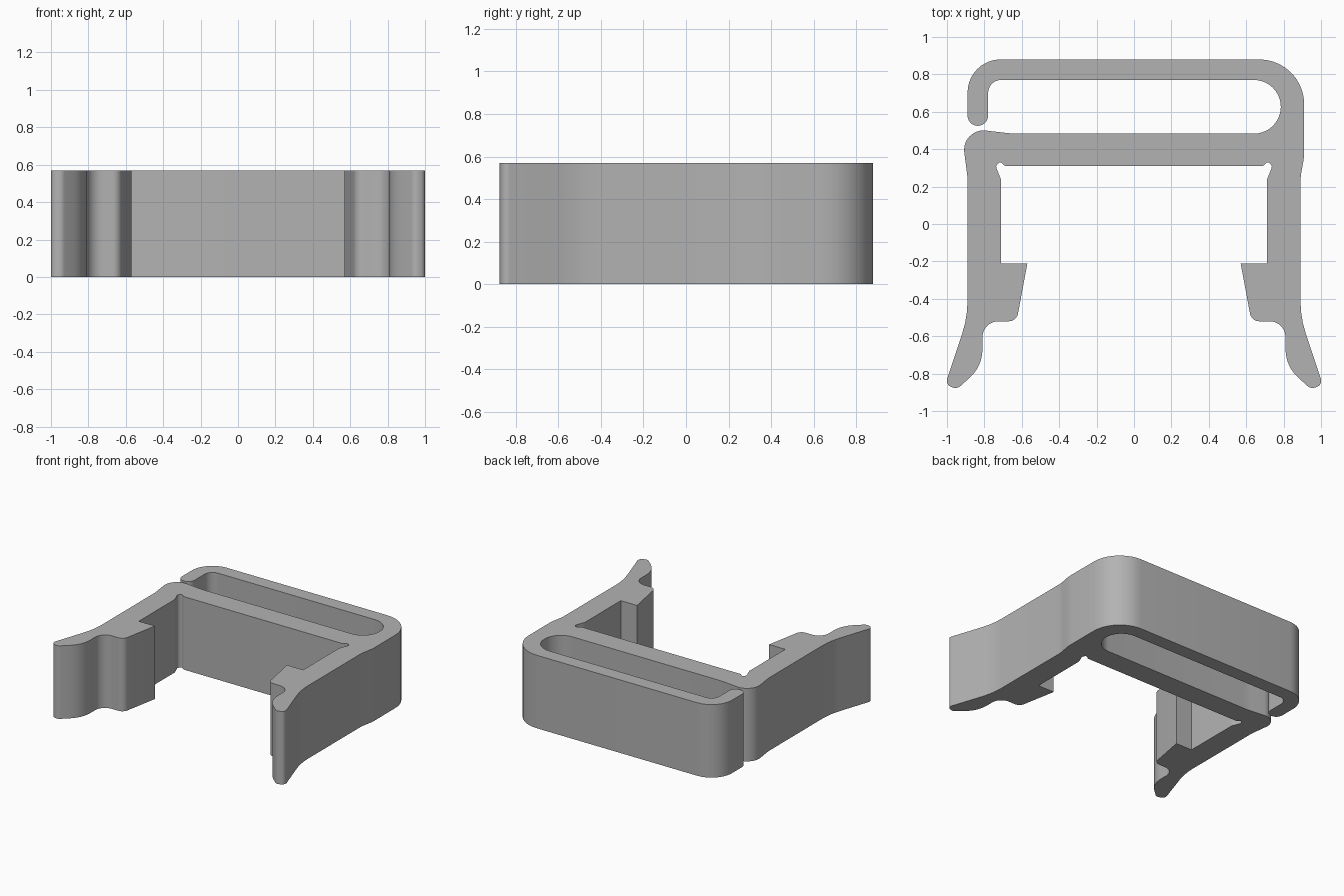
import bpy
import bmesh
import math
from mathutils import Vector

HEIGHT = 0.57

default_cube = bpy.data.objects.get("Cube")
if default_cube:
    bpy.data.objects.remove(default_cube, do_unlink=True)


def flat_material(name, colour):
    material = bpy.data.materials.new(name)
    material.use_nodes = True
    material.diffuse_color = colour
    shader = material.node_tree.nodes["Principled BSDF"]
    shader.inputs["Base Color"].default_value = colour
    return material


def fillet(previous, corner, following, radius):
    """Return the points of a rounded corner."""
    point = Vector(corner)
    to_previous = Vector(previous) - point
    to_following = Vector(following) - point
    if radius == 0:
        return [point]
    half_angle = to_previous.angle(to_following) / 2
    longest = min(to_previous.length, to_following.length) / 2
    tangent = min(radius / math.tan(half_angle), longest)
    radius = tangent * math.tan(half_angle)
    start = point + to_previous.normalized() * tangent
    end = point + to_following.normalized() * tangent
    bisector = (to_previous.normalized() + to_following.normalized()).normalized()
    centre = point + bisector * (radius / math.sin(half_angle))
    sweep = math.pi - 2 * half_angle
    steps = max(3, math.ceil(sweep / math.radians(9)))
    first, last = start - centre, end - centre
    return [
        centre + (first * math.sin(sweep * (1 - i / steps))
                  + last * math.sin(sweep * i / steps)) / math.sin(sweep)
        for i in range(steps + 1)
    ]


def rounded_outline(corners):
    """Round every (x, y, radius) corner of a closed outline."""
    points = []
    for i, (x, y, radius) in enumerate(corners):
        previous = corners[i - 1][:2]
        following = corners[(i + 1) % len(corners)][:2]
        for point in fillet(previous, (x, y), following, radius):
            if not points or (point - points[-1]).length > 0.0005:
                points.append(point)
    return points


def extrude_outline(name, points, height, material):
    mesh = bpy.data.meshes.new(name)
    bm = bmesh.new()
    base = bm.faces.new([bm.verts.new((p.x, p.y, 0)) for p in points])
    extruded = bmesh.ops.extrude_face_region(bm, geom=[base], use_keep_orig=True)
    top = [v for v in extruded["geom"] if isinstance(v, bmesh.types.BMVert)]
    bmesh.ops.translate(bm, verts=top, vec=(0, 0, height))
    bmesh.ops.recalc_face_normals(bm, faces=bm.faces)
    bm.to_mesh(mesh)
    bm.free()
    mesh.materials.append(material)
    part = bpy.data.objects.new(name, mesh)
    bpy.context.collection.objects.link(part)
    return part


# Snap arm: relief notch, latch tooth, flared tip, outer wall
arm = [
    (0.69, 0.31, 0.02), (0.715, 0.335, 0.015), (0.74, 0.31, 0.02),
    (0.71, 0.235, 0.06), (0.71, -0.21, 0), (0.57, -0.21, 0),
    (0.628, -0.52, 0.05), (0.81, -0.52, 0.085), (0.81, -0.76, 0.28),
    (0.945, -0.882, 0.04), (1.01, -0.86, 0.04), (0.89, -0.5, 0.55),
    (0.89, 0.25, 0.3),
]

# Back loop: outer wall, hooked free end, slot, knuckle above the other arm
back_loop = [
    (0.91, 0.36, 0.3), (0.91, 0.88, 0.24), (-0.89, 0.88, 0.18),
    (-0.89, 0.525, 0.055), (-0.78, 0.525, 0.055), (-0.78, 0.77, 0.07),
    (0.785, 0.77, 0.145), (0.785, 0.483, 0.145), (-0.65, 0.483, 0.5),
    (-0.925, 0.515, 0.12),
]

mirrored_arm = [(-x, y, radius) for x, y, radius in reversed(arm)]
grey = flat_material("plain grey", (0.45, 0.45, 0.45, 1))
clip = extrude_outline(
    "clip_body", rounded_outline(arm + back_loop + mirrored_arm), HEIGHT, grey)

# Smooth curved walls, keeping the rims sharp
bpy.ops.object.select_all(action="DESELECT")
clip.select_set(True)
bpy.context.view_layer.objects.active = clip
bpy.ops.object.shade_smooth_by_angle(angle=math.radians(30))
